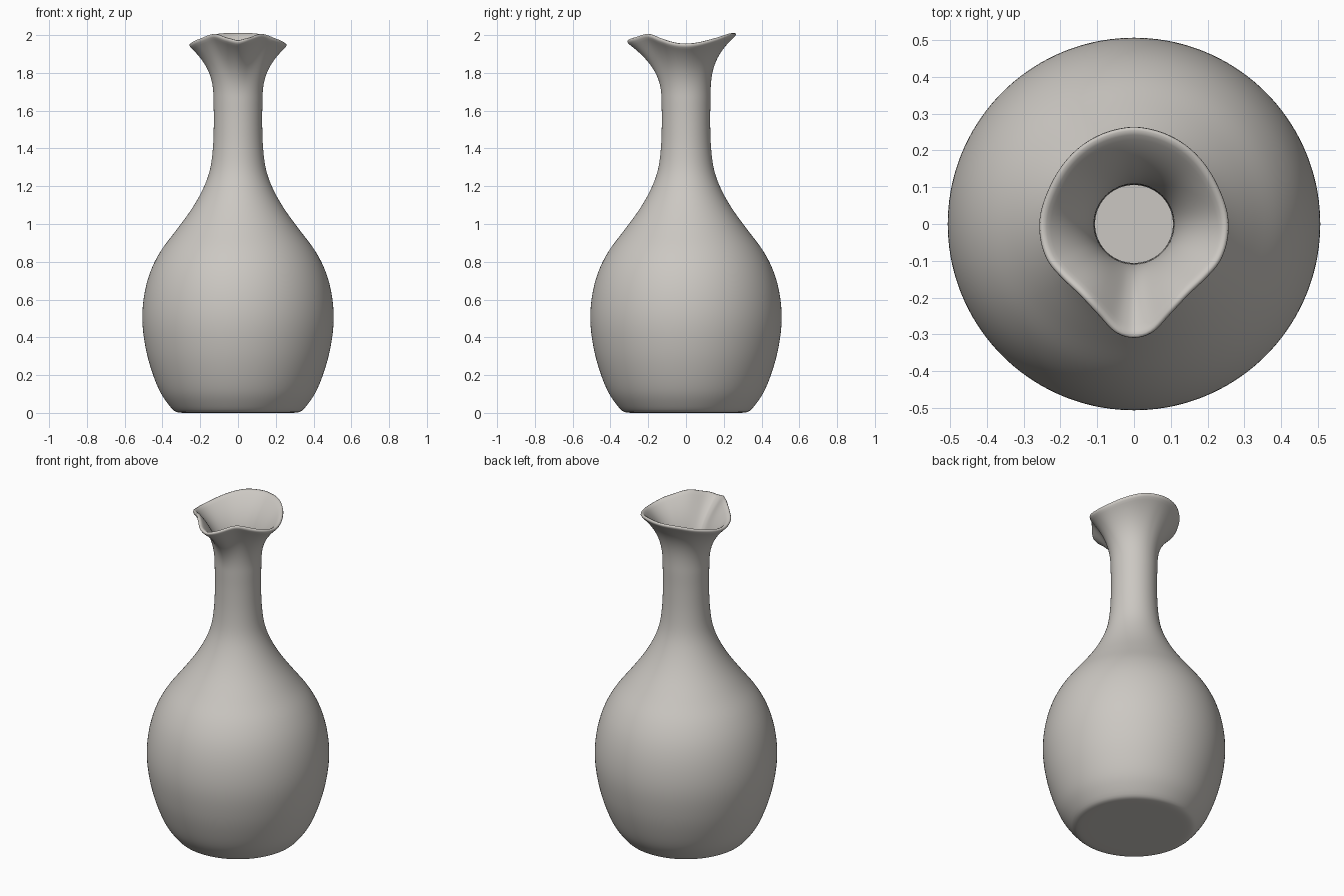
import bpy, bmesh, math

if "Cube" in bpy.data.objects:
    bpy.data.objects.remove(bpy.data.objects["Cube"])

SEGMENTS = 72
NECK_Z = 1.66


def spline(points, x):
    """Smooth cubic through (x, y) points."""
    n = len(points)
    i = max(k for k in range(n - 1) if points[k][0] <= x or k == 0)

    def slope(k):
        a, b = points[max(k - 1, 0)], points[min(k + 1, n - 1)]
        return (b[1] - a[1]) / (b[0] - a[0])

    (x0, y0), (x1, y1) = points[i], points[i + 1]
    h = x1 - x0
    t = (x - x0) / h
    return ((2*t**3 - 3*t*t + 1) * y0 + (t**3 - 2*t*t + t) * h * slope(i)
            + (3*t*t - 2*t**3) * y1 + (t**3 - t*t) * h * slope(i + 1))


# Body: height -> radius
body = [(0.015, 0.345), (0.09, 0.402), (0.2, 0.45), (0.33, 0.487), (0.48, 0.507),
        (0.62, 0.498), (0.75, 0.464), (0.86, 0.408), (0.97, 0.325), (1.08, 0.245),
        (1.18, 0.188), (1.28, 0.15), (1.4, 0.133), (1.55, 0.128), (NECK_Z, 0.13)]
# Lip: angle from the spout -> radius and height (mirrored left/right)
lip_radius = [(0, 0.318), (9, 0.31), (21, 0.273), (37, 0.249), (53, 0.251), (67, 0.262),
              (90, 0.264), (113, 0.257), (130, 0.259), (155, 0.266), (180, 0.272)]
lip_height = [(0, 1.96), (15, 1.98), (32, 2.0), (55, 1.975), (80, 1.948),
              (100, 1.948), (130, 1.975), (155, 1.998), (180, 2.003)]

bm = bmesh.new()
rings = []


def add_ring(radius, height):
    """Ring of vertices; radius and height are functions of the angle."""
    ring = []
    for s in range(SEGMENTS):
        a = 360 * s / SEGMENTS
        m = min(a, 360 - a)
        r, z = radius(m), height(m)
        ring.append(bm.verts.new((r * math.sin(math.radians(a)),
                                  -r * math.cos(math.radians(a)), z)))
    rings.append(ring)


# Flat foot and rounded foot edge
for r, z in [(0.1, 0.0), (0.2, 0.0), (0.285, 0.0), (0.31, 0.001), (0.33, 0.005)]:
    add_ring(lambda m: r, lambda m: z)

# Belly and neck
for k in range(45):
    z = 0.015 + (NECK_Z - 0.015) * k / 44
    r = spline(body, z)
    add_ring(lambda m: r, lambda m: z)

# Flared neck blending into the wavy pouring lip
for k in range(1, 15):
    t = k / 14
    add_ring(lambda m: 0.13 + (spline(lip_radius, m) - 0.13) * t ** (2.3 + 0.7 * (m / 180) ** 2),
             lambda m: NECK_Z + (spline(lip_height, m) - NECK_Z) * t)

for low, high in zip(rings, rings[1:]):
    for s in range(SEGMENTS):
        n = (s + 1) % SEGMENTS
        bm.faces.new((low[s], low[n], high[n], high[s]))
centre = bm.verts.new((0, 0, 0))
for s in range(SEGMENTS):
    bm.faces.new((centre, rings[0][(s + 1) % SEGMENTS], rings[0][s]))
bmesh.ops.recalc_face_normals(bm, faces=bm.faces)
if centre.normal.z > 0 or centre.link_faces[0].normal.z > 0:
    bmesh.ops.reverse_faces(bm, faces=bm.faces)

mesh = bpy.data.meshes.new("vase")
bm.to_mesh(mesh)
bm.free()
vase = bpy.data.objects.new("vase", mesh)
bpy.context.collection.objects.link(vase)

clay = bpy.data.materials.new("warm grey clay")
clay.diffuse_color = (0.6, 0.575, 0.54, 1)
clay.use_nodes = True
clay.node_tree.nodes["Principled BSDF"].inputs["Base Color"].default_value = clay.diffuse_color
mesh.materials.append(clay)
mesh.shade_smooth()

# Wall thickness inward, then rounding of the lip
wall = vase.modifiers.new("wall", 'SOLIDIFY')
wall.thickness = 0.022
wall.offset = -1
rounding = vase.modifiers.new("rounding", 'SUBSURF')
rounding.levels = rounding.render_levels = 1
